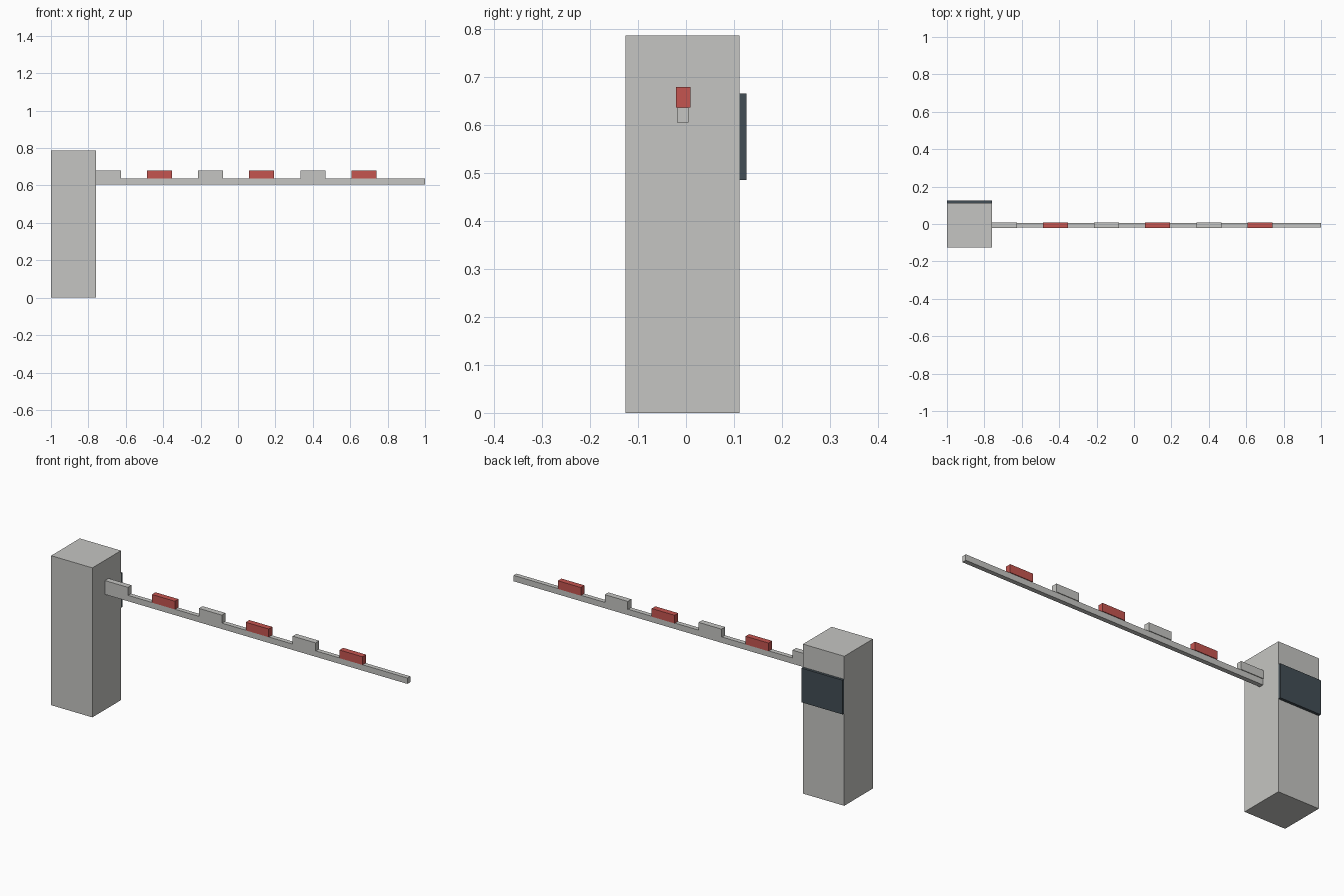
import bpy

old = bpy.data.objects.get("Cube")
if old:
    bpy.data.objects.remove(old, do_unlink=True)


def material(name, rgb):
    mat = bpy.data.materials.new(name)
    mat.use_nodes = True
    color = (*rgb, 1.0)
    mat.diffuse_color = color
    mat.node_tree.nodes["Principled BSDF"].inputs["Base Color"].default_value = color
    return mat


def box(name, mat, x, y, z):
    """Box spanning the given (low, high) range on each axis."""
    spans = (x, y, z)
    bpy.ops.mesh.primitive_cube_add(size=1, location=[(a + b) / 2 for a, b in spans])
    obj = bpy.context.object
    obj.name = name
    obj.scale = [b - a for a, b in spans]
    bpy.ops.object.transform_apply(location=False, rotation=False, scale=True)
    obj.data.materials.append(mat)
    return obj


light_grey = material("light grey", (0.56, 0.56, 0.54))
red = material("signal red", (0.56, 0.09, 0.08))
dark = material("dark slate", (0.055, 0.075, 0.09))

# Cabinet with its rear panel
cabinet_x = (-1.0, -0.76)
box("cabinet", light_grey, cabinet_x, (-0.126, 0.112), (0, 0.787))
box("rear_panel", dark, cabinet_x, (0.112, 0.126), (0.486, 0.666))

# Boom arm
box("boom_arm", light_grey, (-0.76, 1.0), (-0.019, 0.005), (0.606, 0.637))

# Alternating blocks along the top of the arm
for i in range(6):
    start = -0.76 + i * 0.2733
    name, mat = ("red_block", red) if i % 2 else ("grey_block", light_grey)
    box(f"{name}_{i // 2 + 1}", mat, (start, start + 0.1335), (-0.021, 0.009), (0.637, 0.68))
